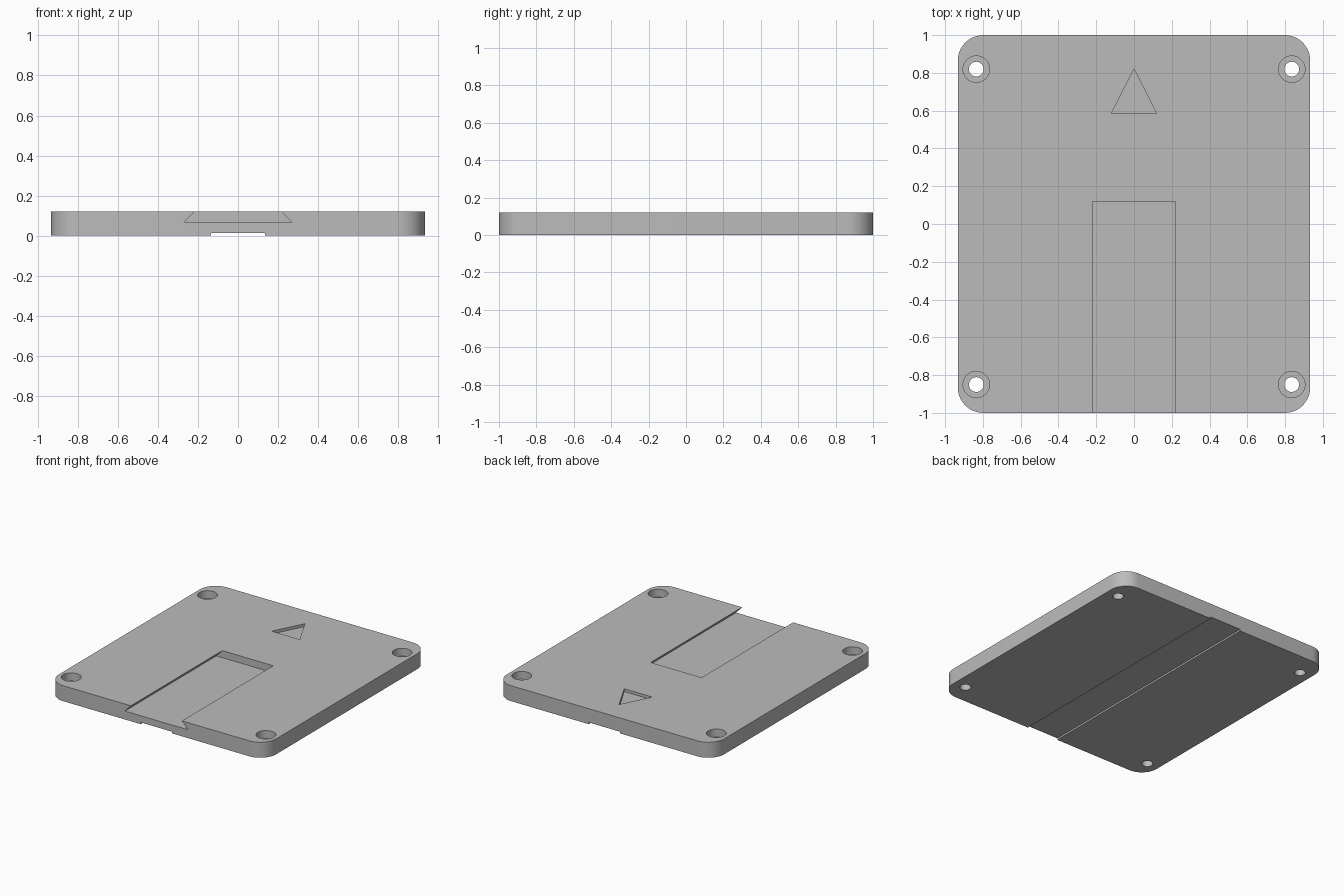
import bpy, bmesh, math
from mathutils import Matrix

old = bpy.data.objects.get("Cube")
if old:
    bpy.data.objects.remove(old, do_unlink=True)

HALF_X, HALF_Y, THICK = 0.933, 1.0, 0.12

grey = bpy.data.materials.new("plain grey")
grey.use_nodes = True
colour = (0.5, 0.5, 0.5, 1)
grey.diffuse_color = colour
grey.node_tree.nodes["Principled BSDF"].inputs["Base Color"].default_value = colour


def prism(name, outline, low, high, along_y=False):
    """Extrude an outline along z, or an x-z outline along y."""
    bm = bmesh.new()
    ends = []
    for d in (low, high):
        ends.append([bm.verts.new((a, d, b) if along_y else (a, b, d)) for a, b in outline])
    bm.faces.new(ends[0])
    bm.faces.new(ends[1])
    n = len(outline)
    for i in range(n):
        j = (i + 1) % n
        bm.faces.new((ends[0][i], ends[0][j], ends[1][j], ends[1][i]))
    bmesh.ops.recalc_face_normals(bm, faces=bm.faces)
    mesh = bpy.data.meshes.new(name)
    bm.to_mesh(mesh)
    bm.free()
    mesh.materials.append(grey)
    obj = bpy.data.objects.new(name, mesh)
    bpy.context.collection.objects.link(obj)
    return obj


def arc(x, y, radius, start, sweep, steps):
    return [(x + radius * math.cos(math.radians(start + sweep * i / steps)),
             y + radius * math.sin(math.radians(start + sweep * i / steps)))
            for i in range(steps + 1)]


def circle(x, y, radius):
    return arc(x, y, radius, 0, 360, 40)[:-1]


# Rounded plate
R = 0.135
outline = []
for i, (sx, sy) in enumerate([(1, 1), (-1, 1), (-1, -1), (1, -1)]):
    outline += arc(sx * (HALF_X - R), sy * (HALF_Y - R), R, 90 * i, 90, 12)
plate = prism("mounting_plate", outline, 0, THICK)

# Dovetail slot open at the front, flaring towards its floor
top, floor = 0.2, 0.065
slot = [(-0.27, floor), (0.27, floor), (top, 0.14), (-top, 0.14)]
cutters = [prism("dovetail_cutter", slot, -1.1, 0.12, along_y=True)]

# Shallow channel running under the whole plate
channel = [(-0.135, -0.05), (0.135, -0.05), (0.135, 0.013), (-0.135, 0.013)]
cutters.append(prism("channel_cutter", channel, -1.1, 1.1, along_y=True))

# Recessed arrow
cutters.append(prism("arrow_cutter", [(-0.12, 0.585), (0.12, 0.585), (0, 0.82)], 0.098, 0.2))

# Counterbored screw holes
for x in (-0.835, 0.835):
    for y in (-0.85, 0.82):
        cutters.append(prism("screw_hole_cutter", circle(x, y, 0.039), -0.1, 0.2))
        cutters.append(prism("counterbore_cutter", circle(x, y, 0.07), 0.06, 0.22))

# Apply the cuts, then discard the cutters
for cutter in cutters:
    mod = plate.modifiers.new(cutter.name, "BOOLEAN")
    mod.operation, mod.solver, mod.object = "DIFFERENCE", "EXACT", cutter
bpy.ops.object.select_all(action="DESELECT")
plate.select_set(True)
bpy.context.view_layer.objects.active = plate
for mod in list(plate.modifiers):
    bpy.ops.object.modifier_apply(modifier=mod.name)
for cutter in cutters:
    bpy.data.objects.remove(cutter, do_unlink=True)
bpy.ops.object.shade_smooth_by_angle(angle=math.radians(30))
